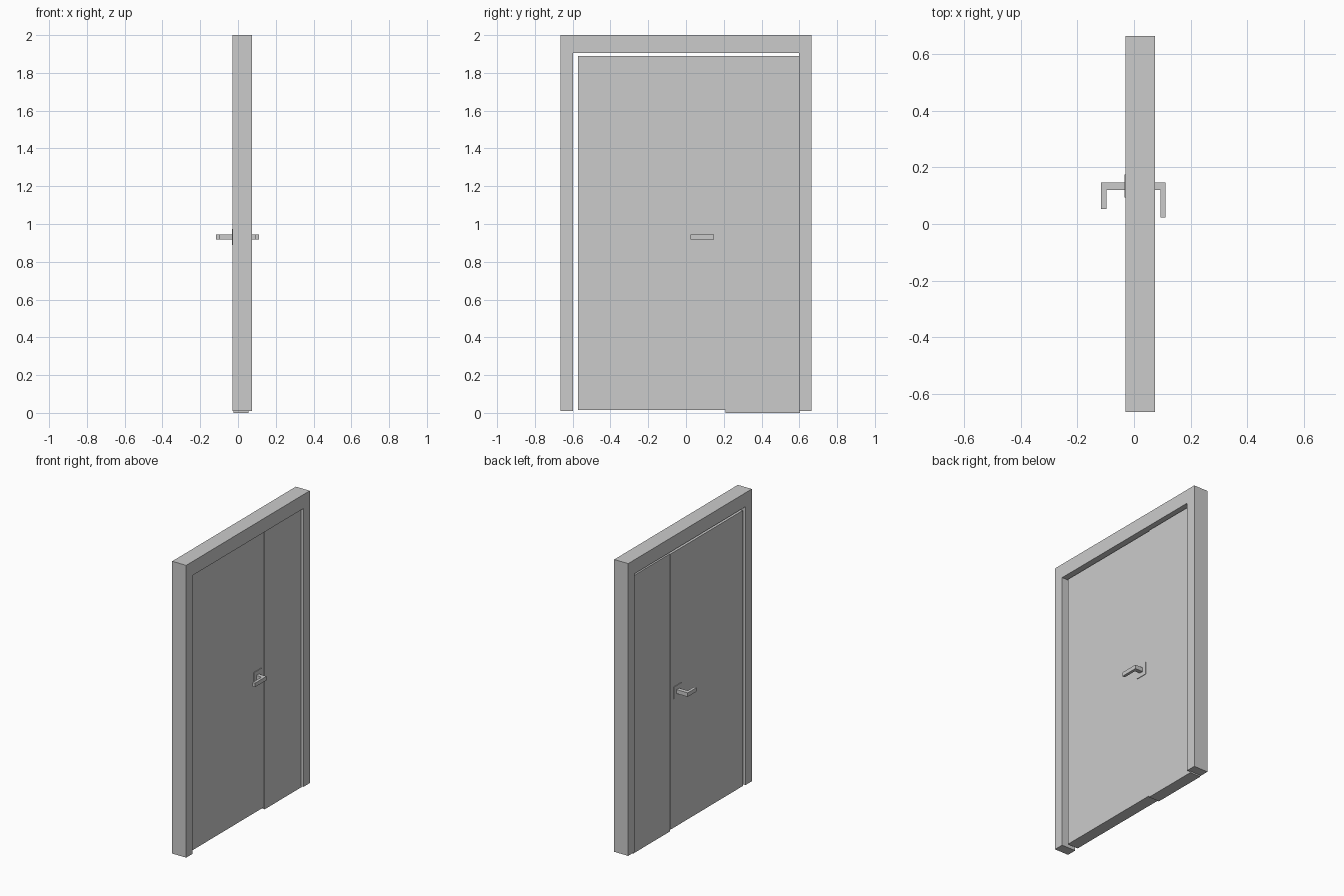
import bpy, bmesh

if "Cube" in bpy.data.objects:
    bpy.data.objects.remove(bpy.data.objects["Cube"])


def add_box(bm, lo, hi):
    verts = bmesh.ops.create_cube(bm, size=1)["verts"]
    for v in verts:
        for i in range(3):
            v.co[i] = lo[i] if v.co[i] < 0 else hi[i]


def finish(name, bm):
    bmesh.ops.recalc_face_normals(bm, faces=bm.faces)
    mesh = bpy.data.meshes.new(name)
    bm.to_mesh(mesh)
    bm.free()
    obj = bpy.data.objects.new(name, mesh)
    bpy.context.collection.objects.link(obj)


def box(name, lo, hi):
    bm = bmesh.new()
    add_box(bm, lo, hi)
    finish(name, bm)


def prism(name, outline, place, offset):
    # extrude a flat outline into a solid
    bm = bmesh.new()
    face = bm.faces.new([bm.verts.new(place(a, b)) for a, b in outline])
    ext = bmesh.ops.extrude_face_region(bm, geom=[face])["geom"]
    moved = [g for g in ext if isinstance(g, bmesh.types.BMVert)]
    bmesh.ops.translate(bm, verts=moved, vec=offset)
    finish(name, bm)


# door frame: two jambs and a head as one U-shaped profile
W, IN = 0.665, 0.597
BOTTOM, HEAD, TOP = 0.01, 1.905, 2.0
frame = [(-W, BOTTOM), (-IN, BOTTOM), (-IN, HEAD), (IN, HEAD),
         (IN, BOTTOM), (W, BOTTOM), (W, TOP), (-W, TOP)]
prism("door_frame", frame, lambda y, z: (-0.03, y, z), (0.105, 0, 0))

# wide leaf and narrow leaf, slightly offset in depth
box("main_leaf", (-0.029, -0.572, 0.014), (0.050, 0.209, 1.890))
box("side_leaf", (-0.024, 0.209, 0.0), (0.055, 0.603, 1.890))

# lever handle and plate on each face
for side, sx, face, tip, end in (("inner", 1, 0.050, 0.112, 0.023),
                                 ("outer", -1, 0.029, 0.116, 0.053)):
    t = 0.019
    lever = [(face - 0.01, 0.12), (tip - t, 0.12), (tip - t, end),
             (tip, end), (tip, 0.147), (face - 0.01, 0.147)]
    prism(side + "_lever", lever, lambda x, y: (sx * x, y, 0.918), (0, 0, 0.027))
    xs = sorted((sx * (face - 0.005), sx * (face + 0.004)))
    box(side + "_handle_plate", (xs[0], 0.093, 0.89), (xs[1], 0.175, 0.973))
